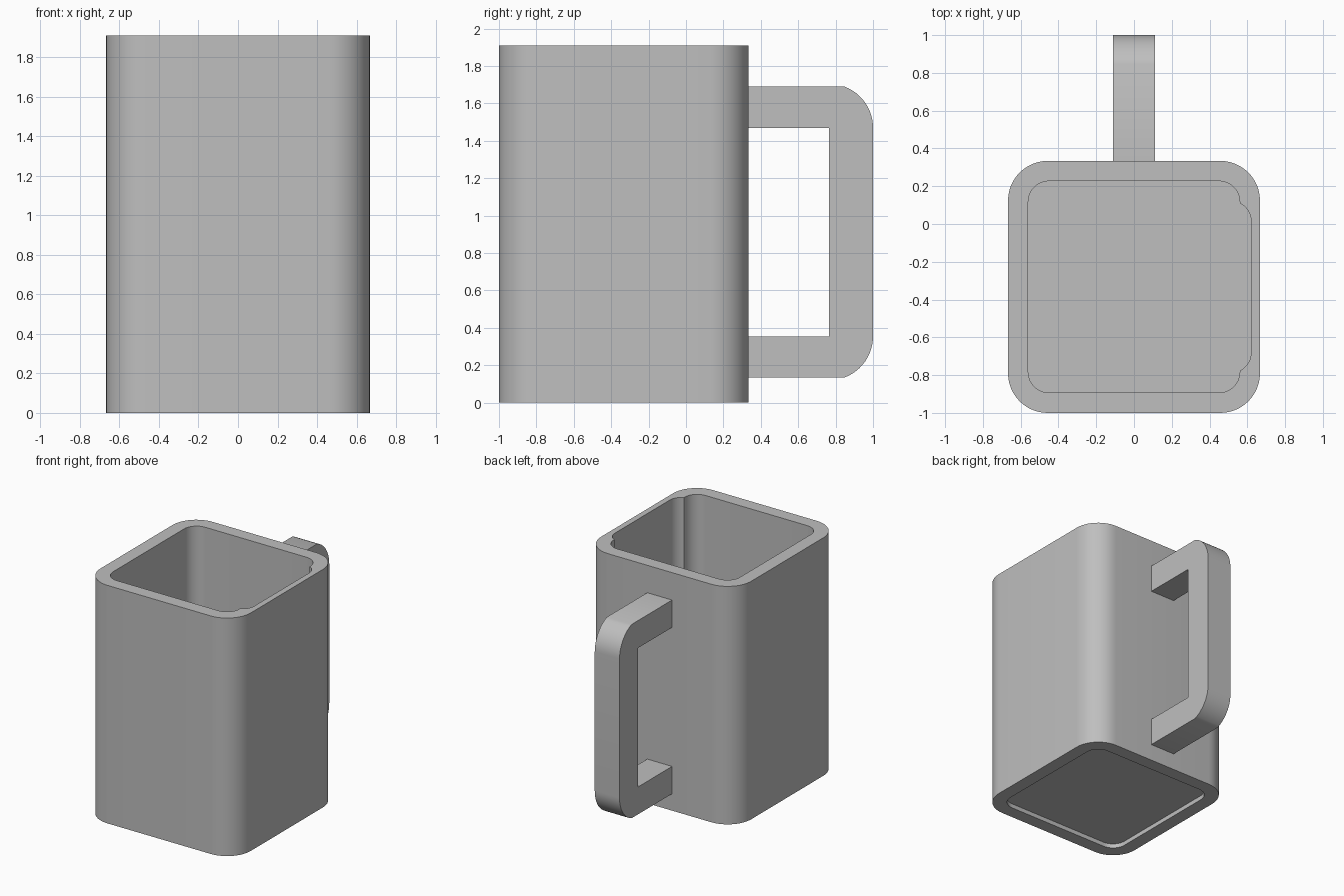
import bpy, bmesh
from math import sin, cos, pi, acos, asin, radians
from mathutils import Vector

cube = bpy.data.objects.get("Cube")
if cube:
    bpy.data.objects.remove(cube, do_unlink=True)

grey = bpy.data.materials.new("plain grey")
grey.use_nodes = True
colour = (0.52, 0.52, 0.52, 1)
grey.diffuse_color = colour
grey.node_tree.nodes["Principled BSDF"].inputs["Base Color"].default_value = colour


def arc(cu, cv, r, start, end, steps=12):
    """Points on a circular arc."""
    angles = [start + (end - start) * i / steps for i in range(steps + 1)]
    return [(cu + r * cos(a), cv + r * sin(a)) for a in angles]


def rounded_rect(u0, u1, v0, v1, r):
    """Counter-clockwise rounded rectangle."""
    corners = [(u1 - r, v1 - r), (u0 + r, v1 - r), (u0 + r, v0 + r), (u1 - r, v0 + r)]
    return [p for i, (u, v) in enumerate(corners)
            for p in arc(u, v, r, i * pi / 2, (i + 1) * pi / 2)]


def prism(name, points, depth):
    """Extrude a closed 3D outline along a vector."""
    bm = bmesh.new()
    face = bm.faces.new([bm.verts.new(p) for p in points])
    new = bmesh.ops.extrude_face_region(bm, geom=[face], use_keep_orig=True)["geom"]
    bmesh.ops.translate(bm, vec=Vector(depth),
                        verts=[g for g in new if isinstance(g, bmesh.types.BMVert)])
    bmesh.ops.recalc_face_normals(bm, faces=bm.faces)
    mesh = bpy.data.meshes.new(name)
    bm.to_mesh(mesh)
    bm.free()
    mesh.materials.append(grey)
    obj = bpy.data.objects.new(name, mesh)
    bpy.context.collection.objects.link(obj)
    return obj


def upright(name, outline, z0, z1):
    return prism(name, [(x, y, z0) for x, y in outline], (0, 0, z1 - z0))


def activate(obj):
    bpy.ops.object.select_all(action="DESELECT")
    obj.select_set(True)
    bpy.context.view_layer.objects.active = obj


def cut(obj, cutter):
    """Subtract the cutter, then discard it."""
    cutter.hide_render = True
    mod = obj.modifiers.new("cut", "BOOLEAN")
    mod.operation, mod.solver, mod.object = "DIFFERENCE", "EXACT", cutter
    activate(obj)
    bpy.ops.object.modifier_apply(modifier=mod.name)
    bpy.data.objects.remove(cutter, do_unlink=True)


# Mug body with rounded corners
HEIGHT, HALF, MID, WALL, FLOOR = 1.91, 0.667, -0.333, 0.107, 0.11
inside = HALF - WALL
body = upright("mug_body", rounded_rect(-HALF, HALF, MID - HALF, MID + HALF, 0.21), 0, HEIGHT)
opening = rounded_rect(-inside, inside, MID - inside, MID + inside, 0.11)

# Hollow interior, wide groove in the left wall, shallow recess underneath
cut(body, upright("cavity_cutter", opening, FLOOR, HEIGHT + 0.1))
cut(body, upright("groove_cutter",
                  rounded_rect(0, 0.62, MID - 0.453, MID + 0.453, 0.105), FLOOR, HEIGHT + 0.1))
cut(body, upright("base_cutter", opening, -0.1, 0.035))

# Squared handle with rounded outer corners
WIDTH, ROOT, INNER, R = 0.11, 0.30, 0.765, 0.235
LOW, HIGH, BAR = 0.355, 1.47, 0.22
a = asin(BAR / R)
outline = [(ROOT, HIGH), (INNER, HIGH), (INNER, LOW), (ROOT, LOW), (ROOT, LOW - BAR)]
outline += arc(INNER, LOW, R, -a, 0) + arc(INNER, HIGH, R, 0, a) + [(ROOT, HIGH + BAR)]
handle = prism("handle", [(-WIDTH, y, z) for y, z in outline], (2 * WIDTH, 0, 0))

for obj in (body, handle):
    activate(obj)
    bpy.ops.object.shade_smooth_by_angle(angle=radians(25))
